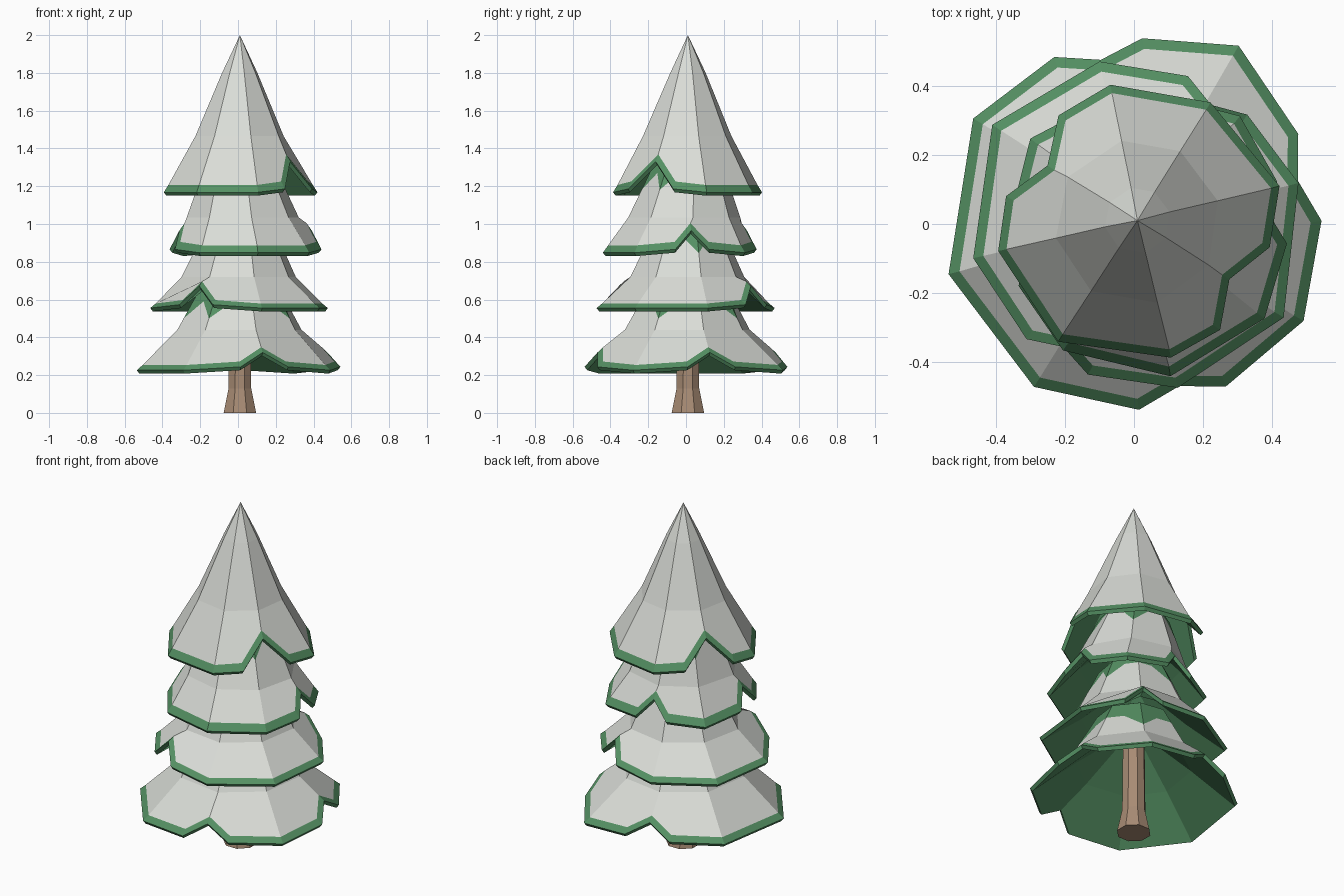
import bpy, bmesh
from math import sin, cos, radians
from mathutils import Vector

if "Cube" in bpy.data.objects:
    bpy.data.objects.remove(bpy.data.objects["Cube"])


def material(name, rgb):
    m = bpy.data.materials.new(name)
    m.diffuse_color = (*rgb, 1)
    m.use_nodes = True
    m.node_tree.nodes["Principled BSDF"].inputs["Base Color"].default_value = m.diffuse_color
    return m


SNOW = material("snow", (0.70, 0.72, 0.68))
GREEN = material("needle green", (0.09, 0.28, 0.125))
BROWN = material("bark brown", (0.39, 0.26, 0.175))
AXIS = Vector((0.01, 0.01, 0))


def polar(c, a, r, z):
    return Vector((c[0] + r * cos(radians(a)), c[1] + r * sin(radians(a)), z))


def finish(bm, name, mats):
    bmesh.ops.recalc_face_normals(bm, faces=bm.faces)
    me = bpy.data.meshes.new(name)
    bm.to_mesh(me)
    bm.free()
    for m in mats:
        me.materials.append(m)
    ob = bpy.data.objects.new(name, me)
    bpy.context.collection.objects.link(ob)


def inset_outline(pts, d, dz):
    """Move a closed counter-clockwise outline inward by d in plan, up by dz."""
    out = []
    for i, p in enumerate(pts):
        e1 = (p - pts[i - 1]).to_2d().normalized()
        e2 = (pts[(i + 1) % len(pts)] - p).to_2d().normalized()
        n1, n2 = Vector((-e1.y, e1.x)), Vector((-e2.y, e2.x))
        m = (n1 + n2) * (d / max(0.5, 1 + n1.dot(n2)))
        out.append(p + Vector((m.x, m.y, dz)))
    return out


def tier(name, c, phase, notches, R, ins, off, z, rn, zn, mid, upper, tip, band,
         tweak, bare=None):
    """Eight-sided skirt; notched corners become two points and a cut up the spine.
    tweak nudges corners in angle and radius; bare is the height of the snow's top."""
    bm = bmesh.new()
    ang = [phase + 45 * i + tweak.get(i, (0, 0))[0] for i in range(8)]
    outline, groups = [], []
    for i, a in enumerate(ang):
        start = len(outline)
        if i in notches:
            outline += [polar(c, a - off, ins, z + 0.008), polar(c, a, rn, zn),
                        polar(c, a + off, ins, z + 0.008)]
        else:
            outline.append(polar(c, a, R + tweak.get(i, (0, 0))[1], z - 0.01))
        groups.append(list(range(start, len(outline))))
    slope = (mid[1] - z) / (R - mid[0])
    half = (Vector((*c, 0)) + AXIS) / 2

    def verts(pts):
        return [bm.verts.new(p) for p in pts]

    def face(vs, mi):
        bm.faces.new(vs).material_index = mi

    def skirt(ring, line, mi):
        for i in range(8):
            j = (i + 1) % 8
            a, b = groups[i], groups[j]
            low = a[len(a) // 2:] + b[:len(b) // 2 + 1]
            face([ring[i]] + [line[k] for k in low] + [ring[j]], mi)

    def bridge(a, b, mi):
        for i in range(len(a)):
            j = (i + 1) % len(a)
            face([a[i], a[j], b[j], b[i]], mi)

    def cap(ring, p, mi):
        v = bm.verts.new(p)
        for i in range(len(ring)):
            face([ring[i], ring[(i + 1) % len(ring)], v], mi)

    # snowy top
    r_mid = verts([polar(half, a, *mid) for a in ang])
    r_up = verts([polar(AXIS, a, *upper) for a in ang])
    line = verts(inset_outline(outline, band, band * slope))
    skirt(r_mid, line, 0)
    if bare:
        # bare green crown dips into the snow along the uncut spines
        t0 = (bare - mid[1]) / (upper[1] - mid[1])
        t1 = (bare + 0.09 - mid[1]) / (upper[1] - mid[1])
        spine = verts([r_mid[i].co.lerp(r_up[i].co, t1 if i in notches else t0)
                       for i in range(8)])
        between = verts([((r_mid[i].co + r_mid[i - 7].co) / 2).lerp(
            (r_up[i].co + r_up[i - 7].co) / 2, t1) for i in range(8)])
        for i in range(8):
            j = (i + 1) % 8
            face([r_mid[i], r_mid[j], spine[j], between[i], spine[i]], 0)
            face([spine[i], between[i], spine[j], r_up[j], r_up[i]], 1)
    else:
        bridge(r_mid, r_up, 0)
    cap(r_up, AXIS + Vector((0, 0, tip)), 1 if bare else 0)
    # green rim and edge
    edge = verts(outline)
    low = verts(inset_outline(outline, 0.013, -0.018))
    bridge(line, edge, 1)
    bridge(edge, low, 1)
    # green underside
    r_in = verts([polar(half, a, mid[0] - 0.03, mid[1] - 0.035) for a in ang])
    skirt(r_in, low, 1)
    cap(r_in, AXIS + Vector((0, 0, upper[1] - 0.05)), 1)
    finish(bm, name, [SNOW, GREEN])


# corner numbers count anticlockwise from the right side
tier("bottom_branches", (0.005, 0), 15, (0, 2, 6), 0.56, 0.537, 14, 0.236,
     0.485, 0.32, (0.34, 0.44), (0.20, 0.69), 0.80, 0.03,
     {1: (0, 0.035), 2: (-3, 0), 3: (-3, 0), 5: (-2, -0.005)}, 0.50)
tier("lower_middle_branches", (0, 0), 15, (1, 5), 0.49, 0.455, 13, 0.565,
     0.41, 0.672, (0.31, 0.72), (0.19, 0.97), 1.08, 0.028,
     {0: (-1, 0), 1: (-3, 0), 2: (-3, -0.01), 3: (-5, 0.01), 4: (-3, -0.015),
      7: (-2, 0.02)}, 0.845)
tier("upper_middle_branches", (0.04, -0.028), 9, (0, 2, 4), 0.417, 0.403, 13, 0.858,
     0.355, 0.965, (0.30, 1.035), (0.19, 1.30), 1.42, 0.026,
     {1: (-2, 0.015), 3: (-3, 0.02)}, 1.18)
tier("top_branches", (0.01, 0), 14, (3, 7), 0.41, 0.388, 21, 1.178,
     0.31, 1.33, (0.24, 1.465), (0.096, 1.80), 2.0, 0.023,
     {0: (1, 0.015), 2: (-3, 0), 3: (-2, 0), 4: (-3, 0), 5: (-3, 0), 6: (0, -0.012)})

# trunk with a flared foot
bm = bmesh.new()
rings = [[bm.verts.new(polar(AXIS, 22.5 + 45 * k, r, z)) for k in range(8)]
         for r, z in ((0.093, 0), (0.065, 0.13), (0.06, 0.6))]
for a, b in zip(rings, rings[1:]):
    for k in range(8):
        bm.faces.new([a[k], a[(k + 1) % 8], b[(k + 1) % 8], b[k]])
bm.faces.new(rings[0])
bm.faces.new(rings[-1])
finish(bm, "trunk", [BROWN])
